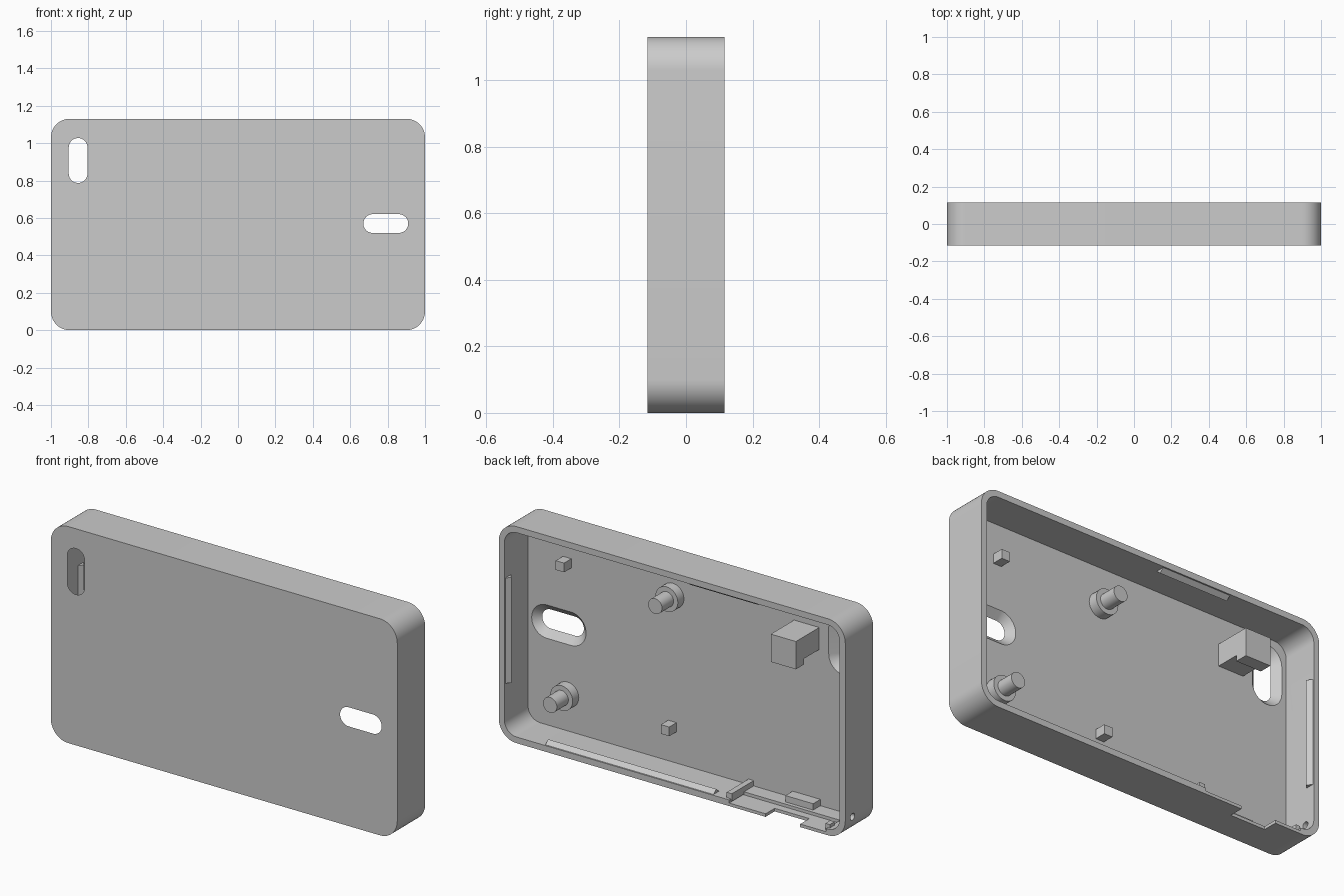
import bpy, bmesh, math
from mathutils import Vector

cube = bpy.data.objects.get("Cube")
if cube:
    bpy.data.objects.remove(cube)

H, BACK, FRONT, FLOOR = 1.13, 0.115, -0.115, -0.08
MID, INNER, WALL = H / 2, 0.968, 0.032

grey = bpy.data.materials.new("plain_grey")
grey.use_nodes = True
grey.diffuse_color = (0.6, 0.6, 0.6, 1)
grey.node_tree.nodes["Principled BSDF"].inputs["Base Color"].default_value = (0.6, 0.6, 0.6, 1)


def rounded(cx, cz, w, h, r, n=12):
    """Rounded rectangle outline in the x-z plane."""
    pts = []
    corners = ((1, 1), (-1, 1), (-1, -1), (1, -1))
    for i, (sx, sz) in enumerate(corners):
        for k in range(n + 1):
            a = math.pi / 2 * (i + k / n)
            p = (cx + sx * (w / 2 - r) + r * math.cos(a),
                 cz + sz * (h / 2 - r) + r * math.sin(a))
            if not pts or math.dist(p, pts[-1]) > 1e-5:
                pts.append(p)
    if math.dist(pts[0], pts[-1]) < 1e-5:
        pts.pop()
    return pts


def loft(name, rings):
    """Closed solid through rings of 3D points."""
    bm = bmesh.new()
    rows = [[bm.verts.new(p) for p in ring] for ring in rings]
    n = len(rows[0])
    bm.faces.new(rows[0])
    bm.faces.new(rows[-1][::-1])
    for a, b in zip(rows, rows[1:]):
        for i in range(n):
            j = (i + 1) % n
            bm.faces.new((a[i], b[i], b[j], a[j]))
    bmesh.ops.recalc_face_normals(bm, faces=bm.faces)
    mesh = bpy.data.meshes.new(name)
    bm.to_mesh(mesh)
    bm.free()
    mesh.materials.append(grey)
    ob = bpy.data.objects.new(name, mesh)
    bpy.context.collection.objects.link(ob)
    return ob


def layers(name, *steps):
    """Stack x-z outlines at given y positions."""
    return loft(name, [[(x, y, z) for x, z in pts] for y, pts in steps])


def prism(name, pts, along):
    """Extrude a 3D polygon along a vector."""
    return loft(name, [pts, [Vector(p) + Vector(along) for p in pts]])


def box(name, x0, x1, y0, y1, z0, z1):
    pts = [(x0, y0, z0), (x1, y0, z0), (x1, y0, z1), (x0, y0, z1)]
    return prism(name, pts, (0, y1 - y0, 0))


def smooth(ob):
    bpy.ops.object.select_all(action="DESELECT")
    ob.select_set(True)
    bpy.context.view_layer.objects.active = ob
    bpy.ops.object.shade_smooth_by_angle(angle=math.radians(30))


def cut(target, cutter):
    mod = target.modifiers.new("cut", "BOOLEAN")
    mod.operation, mod.solver, mod.object = "DIFFERENCE", "EXACT", cutter
    bpy.context.view_layer.objects.active = target
    bpy.ops.object.modifier_apply(modifier=mod.name)
    bpy.data.objects.remove(cutter)


# Tray shell, open at the back
outer = rounded(0, MID, 2, H, 0.1)
inner = rounded(0, MID, 2 * INNER, H - 2 * WALL, 0.07)
case = layers("case_shell", (FRONT, outer), (BACK, outer))
cut(case, layers("cavity", (FLOOR, inner), (BACK + 0.1, inner)))

# Hanging slots, flared towards the inside
for cx, cz, lx, lz in ((0.79, 0.57, 0.14, 0), (-0.855, 0.907, 0, 0.14)):
    small, large = (rounded(cx, cz, lx + 2 * r, lz + 2 * r, r) for r in (0.05, 0.087))
    cut(case, layers("slot", (FRONT - 0.02, small), (FRONT, small),
                     (FLOOR, large), (FLOOR + 0.01, large)))

# Connector pocket and notch in the bottom wall, pin hole in the side
cut(case, box("pocket", -0.89, -0.33, 0, BACK + 0.1, 0.016, 0.06))
cut(case, box("notch", -0.74, -0.54, 0.04, BACK + 0.1, -0.1, 0.06))
hole = [(-1.1, 0.055 + 0.018 * math.cos(a), 0.1 + 0.018 * math.sin(a))
        for a in (math.tau * i / 20 for i in range(20))]
cut(case, prism("pin_hole", hole, (0.2, 0, 0)))
smooth(case)

# Stepped posts and locating pegs on opposite corners of a rectangle
for side, x, z in (("left", 0.74, 0.222), ("middle", 0.133, 0.9)):
    collar = rounded(x, z, 0.13, 0.13, 0.065, 8)
    pin = rounded(x, z, 0.08, 0.08, 0.04, 8)
    smooth(layers(side + "_post", (FLOOR - 0.01, collar), (-0.03, collar),
                  (-0.03, pin), (0.065, pin)))
for side, x, z in (("left", 0.742, 0.912), ("middle", 0.135, 0.219)):
    box(side + "_peg", x - 0.024, x + 0.024, FLOOR - 0.01, -0.02, z - 0.024, z + 0.024)

# Snap ridges: triangular section inside the rim
section = ((BACK - 0.003, -0.004), (BACK - 0.03, 0.02), (BACK - 0.057, -0.004))
for name, sign in (("left_ridge", 1), ("right_ridge", -1)):
    prism(name, [(sign * (INNER - h), y, 0.29) for y, h in section], (0, 0, 0.55))
prism("bottom_ridge", [(-0.234, y, WALL + h) for y, h in section], (0.97, 0, 0))
prism("top_ridge", [(-0.478, y, H - WALL - h) for y, h in section], (0.395, 0, 0))

# Undercut support block near the upright slot
support = ((FLOOR - 0.01, 0.96), (0.112, 0.96), (0.112, 0.815),
           (0.045, 0.815), (0.045, 0.845), (FLOOR - 0.01, 0.845))
prism("support_block", [(-0.713, y, z) for y, z in support], (0.145, 0, 0))

# Connector bed: ribs at each end and a stop behind the notch
box("connector_rib", -0.335, -0.305, FLOOR - 0.01, 0.1, 0.02, 0.06)
box("corner_rib", -0.9, -0.875, 0.06, 0.1, 0.01, 0.05)
box("connector_stop", -0.72, -0.56, FLOOR - 0.01, -0.02, 0.025, 0.065)
